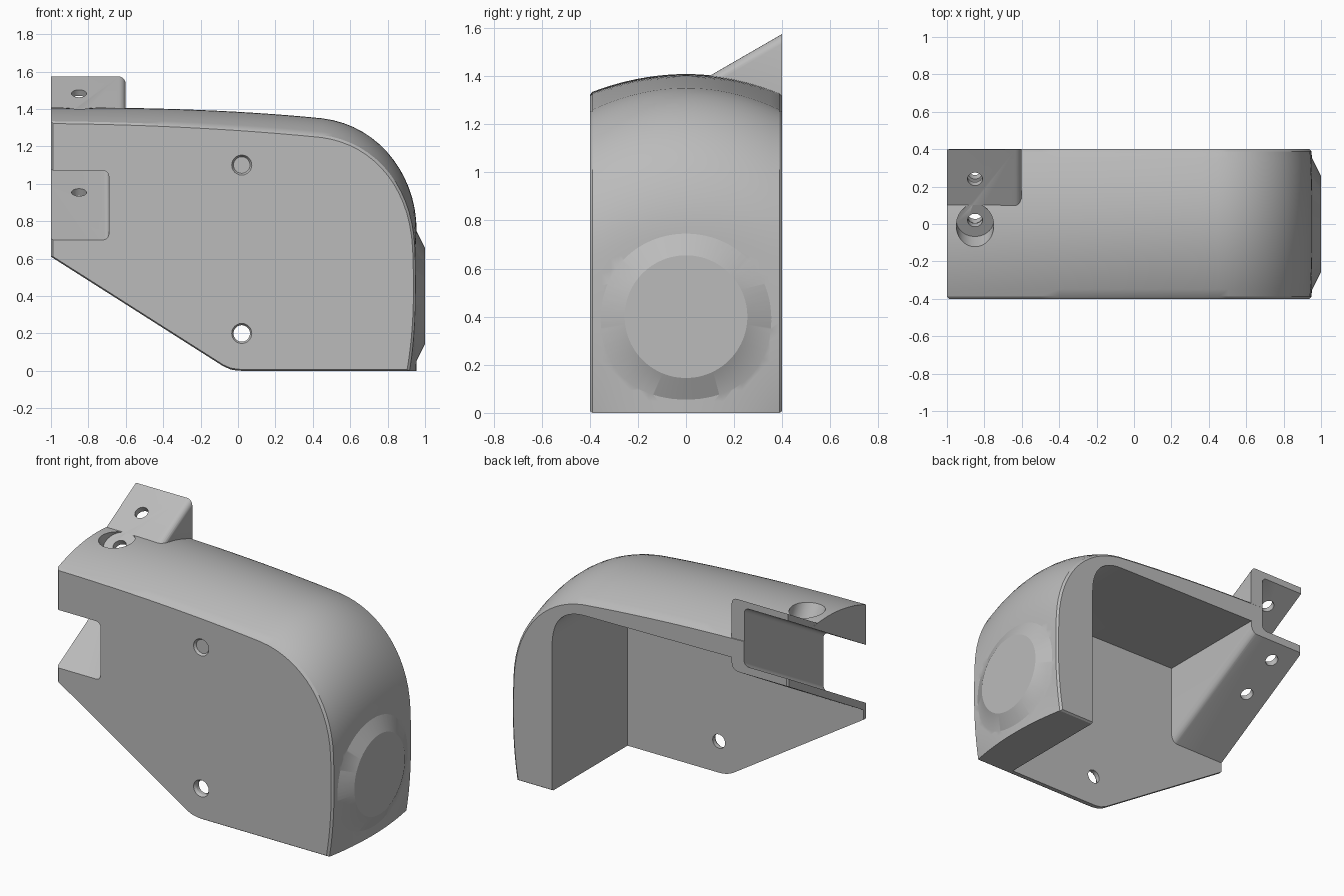
import bpy, bmesh, math
from mathutils import Vector, Matrix
from mathutils.geometry import interpolate_bezier

cube = bpy.data.objects.get("Cube")
if cube:
    bpy.data.objects.remove(cube)

grey = bpy.data.materials.new("plain grey")
grey.use_nodes = True
colour = (0.5, 0.5, 0.5, 1)
grey.diffuse_color = colour
grey.node_tree.nodes["Principled BSDF"].inputs["Base Color"].default_value = colour

HALF = 0.4                       # half depth of the housing
SLOPE = math.tan(math.radians(30))
NORMAL = Vector((0, -0.5, math.cos(math.radians(30))))
TOP, FLOOR, UNDER = 1.113, .70, .65   # heights of the sloping faces at the front


def make(name, bm):
    bmesh.ops.recalc_face_normals(bm, faces=bm.faces)
    bmesh.ops.triangulate(bm, faces=bm.faces)
    mesh = bpy.data.meshes.new(name)
    bm.to_mesh(mesh)
    bm.free()
    mesh.materials.append(grey)
    obj = bpy.data.objects.new(name, mesh)
    bpy.context.collection.objects.link(obj)
    return obj


def loft(name, rings, round_edges=None, radius=0.04):
    """Join equal-length rings of points and cap both ends."""
    bm = bmesh.new()
    loops = [[bm.verts.new(p) for p in ring] for ring in rings]
    n = len(loops[0])
    for a, b in zip(loops, loops[1:]):
        for i in range(n):
            j = (i + 1) % n
            bm.faces.new((a[i], a[j], b[j], b[i]))
    bm.faces.new(loops[0])
    bm.faces.new(loops[-1])
    if round_edges:
        bmesh.ops.recalc_face_normals(bm, faces=bm.faces)
        edges = [e for e in bm.edges if round_edges(*(v.co for v in e.verts))]
        bmesh.ops.bevel(bm, geom=edges, offset=radius, segments=5,
                        profile=0.5, affect='EDGES')
    return make(name, bm)


def prism_x(name, points, x0, x1, **kw):
    return loft(name, [[(x, y, z) for y, z in points] for x in (x0, x1)], **kw)


def cylinder(name, start, axis, length, r0, r1=None, sides=64):
    axis = Vector(axis).normalized()
    bm = bmesh.new()
    bmesh.ops.create_cone(bm, cap_ends=True, segments=sides, radius1=r0,
                          radius2=r0 if r1 is None else r1, depth=length)
    turn = axis.to_track_quat('Z', 'Y').to_matrix().to_4x4()
    mid = Vector(start) + axis * length / 2
    bm.transform(Matrix.Translation(mid) @ turn)
    return make(name, bm)


def combine(target, tool, operation='DIFFERENCE'):
    mod = target.modifiers.new(operation, 'BOOLEAN')
    mod.operation, mod.object, mod.solver = operation, tool, 'EXACT'
    bpy.context.view_layer.objects.active = target
    bpy.ops.object.modifier_apply(modifier=mod.name)
    bpy.data.objects.remove(tool)


def curve(parts):
    pts = []
    for p in parts:
        seg = interpolate_bezier(*[Vector(q) for q in p], 16)
        pts += seg if not pts else seg[1:]
    return pts


def ramp(y, base):
    return base + SLOPE * (y + HALF)


# Domed outer body: crown and rim profiles blended across the depth
crown = curve([((-1, 1.408), (-.5, 1.41), (0, 1.395), (.45, 1.35)),
               ((.45, 1.35), (.75, 1.315), (.955, 1.05), (.955, .75)),
               ((.955, .75), (.955, .5), (.955, .25), (.955, 0))])
rim = curve([((-1, 1.33), (-.5, 1.325), (0, 1.3), (.45, 1.255)),
             ((.45, 1.255), (.72, 1.22), (.93, 1.0), (.945, .65)),
             ((.945, .65), (.955, .4), (.95, .2), (.915, 0))])
belly = curve([((.03, 0), (0, 0), (-.04, 0), (-.08, .025))])[::5]
belly.append(Vector((-1, .61)))


def section(y, scale=1):
    blend = 1 - (y / HALF) ** 2
    pts = [r.lerp(c, blend) for r, c in zip(rim, crown)] + belly
    return [(p.x * scale, y, .65 + (p.y - .65) * scale) for p in pts]


steps = 20
inner = HALF - 0.012
rings = [section(-inner + 2 * inner * i / steps) for i in range(steps + 1)]
rings = [section(-HALF, .988)] + rings + [section(HALF, .988)]
housing = loft("housing", rings)

# Round boss on the end wall, with a bore that narrows to a lip in the middle
combine(housing, cylinder("boss", (.94, 0, .4), (1, 0, 0), .06, .375, .255, 96),
        'UNION')
for start, length, radius in ((.88, .3, .22), (.5, .3, .22), (.7, .3, .18)):
    combine(housing, cylinder("bore_cutter", (start, 0, .4), (1, 0, 0),
                              length, radius, sides=96))

# Screw holes in the side plate, with a shallow countersink
for z in (.2, 1.1):
    combine(housing, cylinder("plate_hole", (.02, -.5, z), (0, 1, 0), .25, .044, sides=40))
    combine(housing, cylinder("countersink", (.02, -.41, z), (0, 1, 0), .025, .06, .044, 40))

# Sloping wedge rising above the roof
combine(housing, prism_x("wedge", [
    (-.05, ramp(-.05, TOP)), (-.05, 1.28), (.398, 1.28), (.398, ramp(.398, TOP))],
    -.999, -.601, radius=.035,
    round_edges=lambda a, b: min(a.x, b.x) > -.7 and min(a.z, b.z) > 1.3),
    'UNION')

# Cavity open to the back and below, shaped around the sloping channel block
corner = curve([((.665, .93), (.665, 1.08), (.6, 1.175), (.44, 1.18))])
outline = [(.665, -.2)] + [tuple(p) for p in corner]
outline += [(-1.2, 1.2), (-1.2, -.2)]
cavity = loft("cavity_cutter",
              [[(x, y, z) for x, z in outline] for y in (-.36, .6)])
combine(cavity, prism_x("channel_block", [
    (-.7, ramp(-.7, UNDER)), (.8, ramp(.8, UNDER)), (.8, 2), (-.7, 2)],
    -1.4, -.602, radius=.045,
    round_edges=lambda a, b: min(a.x, b.x) > -.7 and max(a.z, b.z) < 1.9))
combine(housing, cavity)

# Sloping channel, open to the front, back and side
combine(housing, prism_x("channel_cutter", [
    (-.6, ramp(-.6, FLOOR)), (.6, ramp(.6, FLOOR)),
    (.6, ramp(.6, 1.07)), (-.6, ramp(-.6, 1.07))], -1.2, -.69, radius=.03,
    round_edges=lambda a, b: min(a.x, b.x) > -.7 and abs(a.y - b.y) > .5))

# Screw holes square to the sloping channel roof and floor
for y, base in ((.24, TOP), (.02, TOP), (.275, FLOOR), (.04, FLOOR)):
    centre = Vector((-.85, y, ramp(y, base)))
    combine(housing, cylinder("channel_hole", centre - NORMAL * .1, NORMAL,
                              .2, .04, sides=32))
combine(housing, cylinder("counterbore", (-.85, .02, ramp(.02, TOP)), NORMAL,
                          .3, .1, sides=64))

# Crisp edges, smooth curves
bpy.ops.object.select_all(action='DESELECT')
housing.select_set(True)
bpy.context.view_layer.objects.active = housing
bpy.ops.object.shade_smooth_by_angle(angle=math.radians(25))
